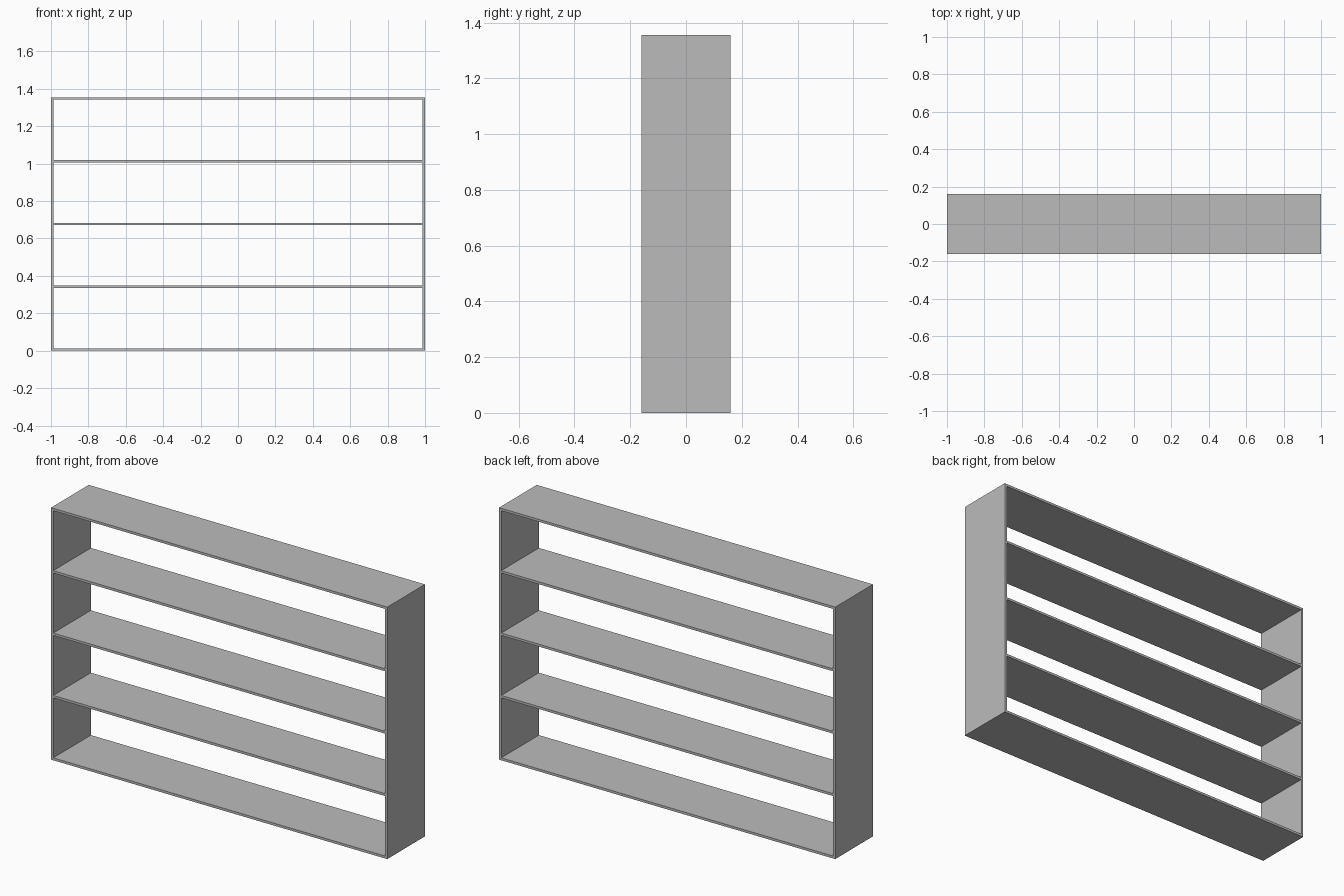
import bpy

if "Cube" in bpy.data.objects:
    bpy.data.objects.remove(bpy.data.objects["Cube"])

W, D, H = 2.0, 0.32, 1.355   # overall size
T = 0.013                    # board thickness
SHELVES = 5

grey = bpy.data.materials.new("plain_grey")
grey.diffuse_color = (0.5, 0.5, 0.5, 1)
grey.use_nodes = True
grey.node_tree.nodes["Principled BSDF"].inputs["Base Color"].default_value = grey.diffuse_color


def board(name, size, loc):
    bpy.ops.mesh.primitive_cube_add(size=1, location=loc)
    ob = bpy.context.object
    ob.name = name
    ob.scale = size
    bpy.ops.object.transform_apply(location=False, rotation=False, scale=True)
    ob.data.materials.append(grey)
    return ob


# full-height side panels
for side, s in (("left", -1), ("right", 1)):
    board(f"{side}_panel", (T, D, H), (s * (W - T) / 2, 0, H / 2))

# evenly spaced boards between the panels, from bottom to top
for i in range(SHELVES):
    name = {0: "bottom_board", SHELVES - 1: "top_board"}.get(i, f"shelf_{i}")
    z = T / 2 + i * (H - T) / (SHELVES - 1)
    board(name, (W - 2 * T, D, T), (0, 0, z))
